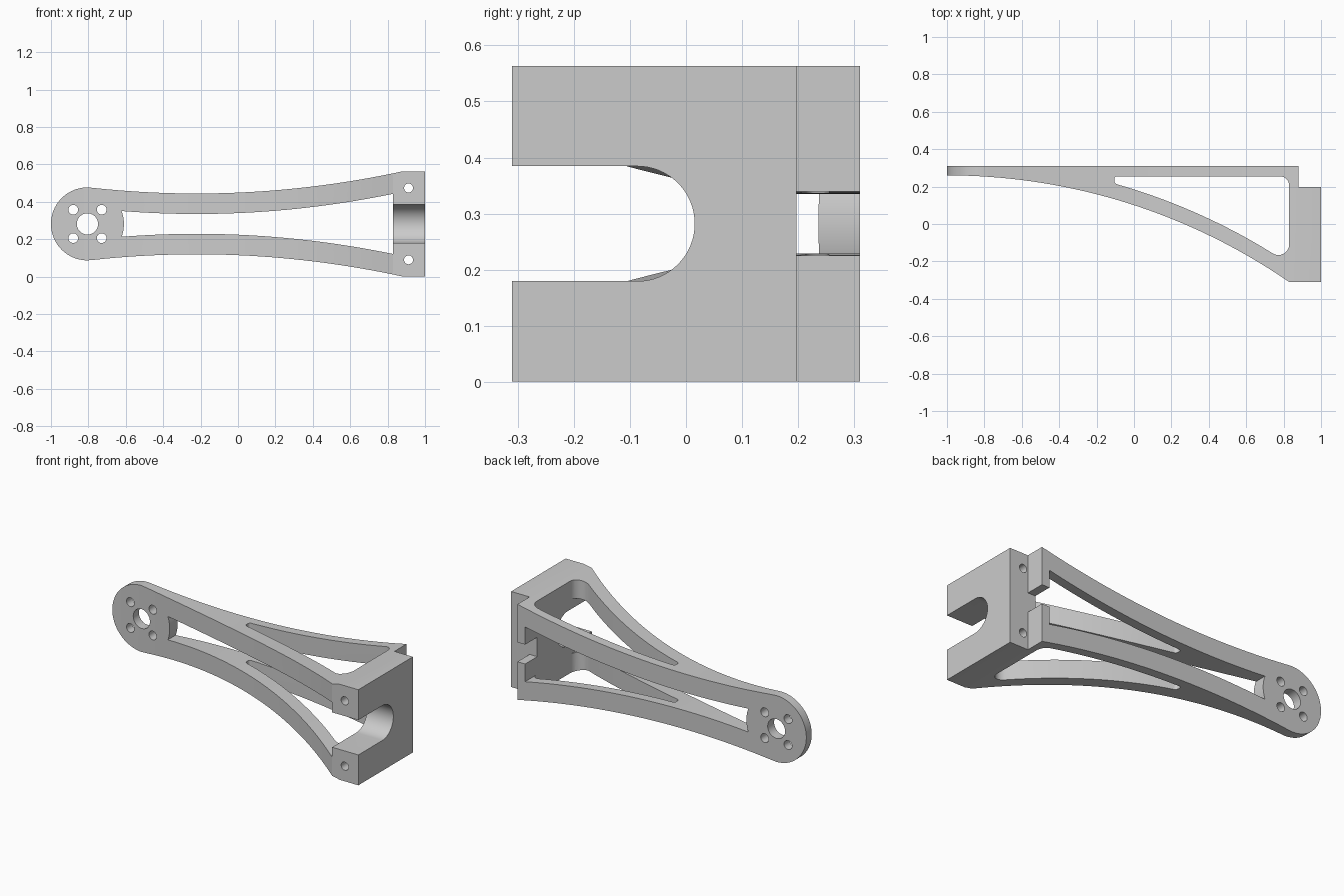
import bpy, bmesh
from math import sin, cos, pi, sqrt, radians
from mathutils import Vector

if "Cube" in bpy.data.objects:
    bpy.data.objects.remove(bpy.data.objects["Cube"])

MID = 0.282           # mirror height
HUB_X, HUB_R = -0.805, 0.195
WALL = 0.83           # inner face of the end block
ARC_R, ARC_Y = 3.22, -2.96   # underside sweep, centred at x = -1

grey = bpy.data.materials.new("light grey")
grey.use_nodes = True
colour = (0.6, 0.6, 0.6, 1)
grey.diffuse_color = colour
grey.node_tree.nodes["Principled BSDF"].inputs["Base Color"].default_value = colour


def prism(name, pts, axis, lo, hi):
    """Extrude a 2D outline along the named axis."""
    place = {"x": lambda a, b, t: (t, a, b),
             "y": lambda a, b, t: (a, t, b),
             "z": lambda a, b, t: (a, b, t)}[axis]
    bm = bmesh.new()
    face = bm.faces.new([bm.verts.new(place(a, b, lo)) for a, b in pts])
    ext = bmesh.ops.extrude_face_region(bm, geom=[face])
    moved = [g for g in ext["geom"] if isinstance(g, bmesh.types.BMVert)]
    bmesh.ops.translate(bm, verts=moved, vec=place(0, 0, hi - lo))
    bmesh.ops.recalc_face_normals(bm, faces=bm.faces)
    mesh = bpy.data.meshes.new(name)
    bm.to_mesh(mesh)
    bm.free()
    mesh.materials.append(grey)
    obj = bpy.data.objects.new(name, mesh)
    bpy.context.collection.objects.link(obj)
    return obj


def combine(target, tool, operation="DIFFERENCE"):
    """Apply one boolean and discard the tool."""
    mod = target.modifiers.new(tool.name, "BOOLEAN")
    mod.object, mod.operation, mod.solver = tool, operation, "EXACT"
    bpy.context.view_layer.objects.active = target
    bpy.ops.object.modifier_apply(modifier=mod.name)
    bpy.data.objects.remove(tool)


def arc(cx, cy, r, a0, a1, n):
    return [(cx + r * cos(radians(a0 + (a1 - a0) * i / n)),
             cy + r * sin(radians(a0 + (a1 - a0) * i / n))) for i in range(n + 1)]


def span(a, b, n):
    return [a + (b - a) * i / n for i in range(n + 1)]


def mirrored(upper):
    """Close an upper half outline with its reflection about MID."""
    return upper + [(x, 2 * MID - z) for x, z in reversed(upper) if abs(z - MID) > 1e-5]


def flare(x, base):
    return base + 0.098 * (x + 0.22) ** 2


def sweep(x, r):
    return ARC_Y + sqrt(r * r - (x + 1) ** 2)


def fillet(prev, corner, nxt, r, n=8):
    """Round one corner with a tangent arc."""
    p = Vector(corner)
    u, v = (Vector(prev) - p).normalized(), (Vector(nxt) - p).normalized()
    half = u.angle(v) / 2
    tangent = r * cos(half) / sin(half)
    centre = p + (u + v).normalized() * (r / sin(half))
    start, end = p + u * tangent - centre, p + v * tangent - centre
    turn = pi - 2 * half
    return [tuple(centre + (start * sin(turn * (1 - i / n)) + end * sin(turn * i / n)) / sin(turn))
            for i in range(n + 1)]


# Side profile: flat back, step at the block, swept underside
plan = [(-1.01, 0.31), (0.88, 0.31), (0.88, 0.197), (1, 0.197), (1, -0.31), (WALL, -0.31)]
plan += [(x, sweep(x, ARC_R)) for x in span(WALL, -1, 32)[1:]] + [(-1.01, 0.26)]
arm = prism("bracket_arm", plan, "z", -0.1, 0.7)

# Waisted face outline with a round hub end
upper = arc(HUB_X, MID, HUB_R, 180, 90, 24)
upper += [(x, flare(x, 0.4445)) for x in span(-0.77, 0.88, 28)] + [(1.01, flare(0.88, 0.4445))]
combine(arm, prism("face_outline", mirrored(upper), "y", -0.5, 0.5), "INTERSECT")

# Long slot between the two beams, ending in a bulge concentric with the hub
slot = arc(HUB_X, MID, HUB_R, 0, 20.5, 6)
slot += [(x, flare(x, 0.335)) for x in span(-0.615, WALL, 28)]
combine(arm, prism("centre_slot", mirrored(slot), "y", -0.5, 0.5))

# Rounded triangular window between plate and swept rib
INNER = ARC_R + 0.08
TOP, LEFT = 0.255, -0.105
low_r, low_l = (WALL, sweep(WALL, INNER)), (LEFT, sweep(LEFT, INNER))
near_r, near_l = (0.72, sweep(0.72, INNER)), (-0.05, sweep(-0.05, INNER))
window = fillet((LEFT, TOP), (WALL, TOP), low_r, 0.05)
window += fillet((WALL, TOP), low_r, near_r, 0.058)
window += [(x, sweep(x, INNER)) for x in span(0.68, -0.05, 18)]
window += fillet(near_l, low_l, (LEFT, TOP), 0.02)
window += fillet(low_l, (LEFT, TOP), (WALL, TOP), 0.014)
combine(arm, prism("side_window", window, "z", -0.2, 0.8))

# Round-ended channel through the end block
channel = [(-0.5, MID - 0.1025)] + arc(-0.087, MID, 0.1025, -90, 90, 32) + [(-0.5, MID + 0.1025)]
combine(arm, prism("block_channel", channel, "x", 0.8, 1.1))

# Notch between the plate's end tabs
notch = [(0.197, MID - 0.057), (0.4, MID - 0.057), (0.4, MID + 0.057), (0.197, MID + 0.057)]
combine(arm, prism("tab_notch", notch, "x", 0.8, 0.9))

# Hub bore, four hub screw holes and two block screw holes
holes = [(HUB_X, MID, 0.057)]
holes += [(HUB_X + i * 0.076, MID + j * 0.076, 0.026) for i in (-1, 1) for j in (-1, 1)]
holes += [(0.912, MID + j * 0.192, 0.024) for j in (-1, 1)]
for x, z, r in holes:
    combine(arm, prism("screw_hole", arc(x, z, r, 0, 360, 24)[:-1], "y", -0.5, 0.5))

# Smooth the curved walls, keep the machined edges crisp
bpy.ops.object.select_all(action="DESELECT")
arm.select_set(True)
bpy.context.view_layer.objects.active = arm
bpy.ops.object.shade_smooth_by_angle(angle=radians(25))
